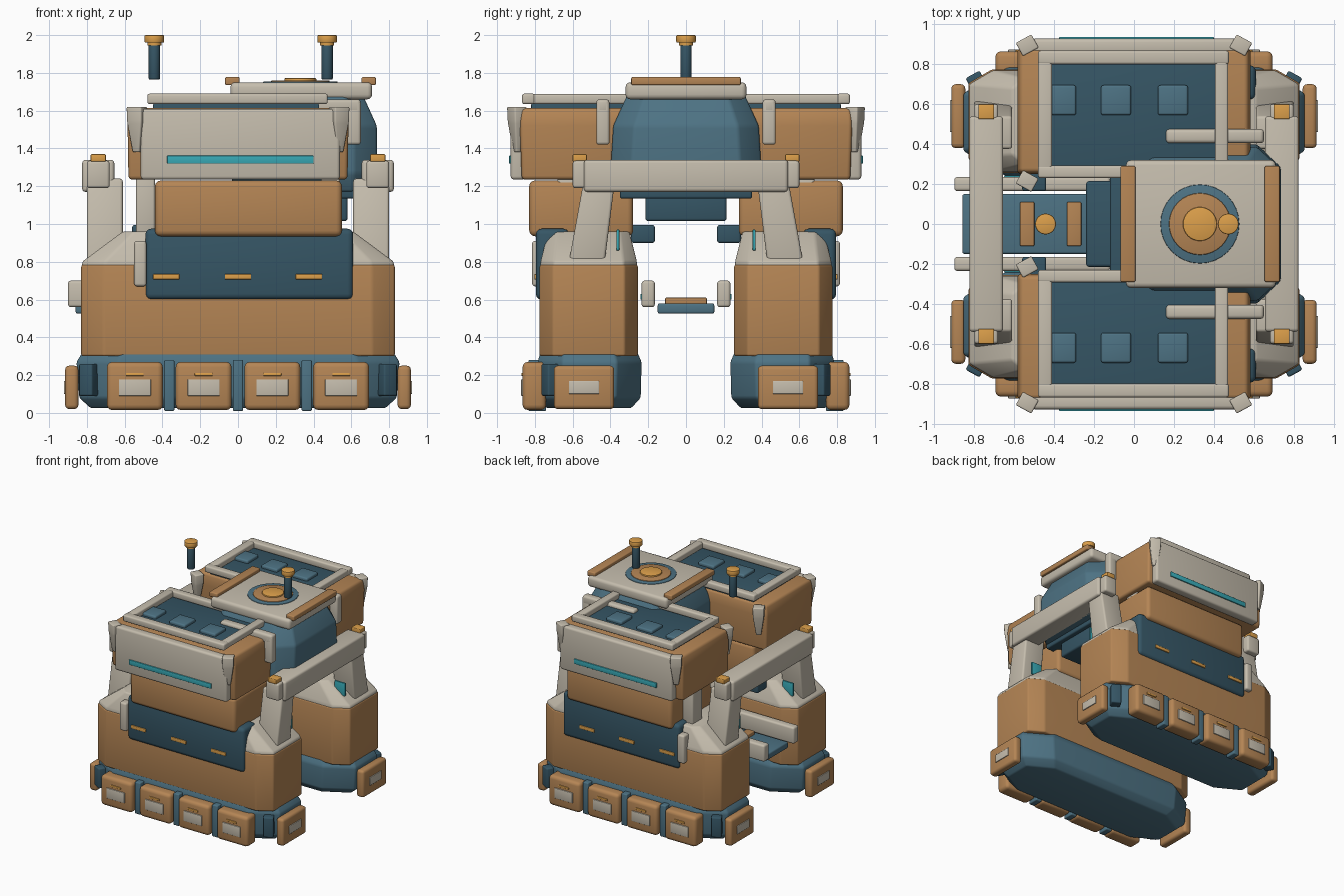
import bpy, bmesh, math

COL = {
    "brown": (0.46, 0.235, 0.09), "dark": (0.036, 0.092, 0.13), "blue": (0.075, 0.17, 0.23),
    "cream": (0.56, 0.51, 0.42), "orange": (0.72, 0.35, 0.07), "cyan": (0.04, 0.40, 0.47),
}
MAT = {}
for k, c in COL.items():
    MAT[k] = bpy.data.materials.new(k)
    MAT[k].diffuse_color = (*c, 1)


def finish(bm, name, col, bevel, loc=(0, 0, 0), rz=0):
    bmesh.ops.recalc_face_normals(bm, faces=bm.faces)
    if bevel:
        bmesh.ops.bevel(bm, geom=list(bm.edges), offset=bevel, segments=3, profile=0.5,
                        affect='EDGES', clamp_overlap=True)
    me = bpy.data.meshes.new(name)
    bm.to_mesh(me)
    bm.free()
    me.materials.append(MAT[col])
    ob = bpy.data.objects.new(name, me)
    ob.location = loc
    ob.rotation_euler.z = rz
    bpy.context.collection.objects.link(ob)
    return ob


def ring(x0, x1, y0, y1, cx=0, cy=0):
    """Rectangle outline, with chamfered corners when cx > 0."""
    if not cx:
        return [(x0, y0), (x1, y0), (x1, y1), (x0, y1)]
    return [(x0 + cx, y0), (x1 - cx, y0), (x1, y0 + cy), (x1, y1 - cy),
            (x1 - cx, y1), (x0 + cx, y1), (x0, y1 - cy), (x0, y0 + cy)]


def loft(name, col, levels, bevel=0.0, s=1, loc=(0, 0, 0), rz=0):
    """Stack of outlines; levels = (z, x0, x1, y0, y1[, cx, cy])."""
    bm = bmesh.new()
    rows = [[bm.verts.new((x, s * y, z)) for x, y in ring(*r)] for z, *r in levels]
    n = len(rows[0])
    bm.faces.new(rows[0][::-1])
    bm.faces.new(rows[-1])
    for a, b in zip(rows, rows[1:]):
        for i in range(n):
            j = (i + 1) % n
            bm.faces.new((a[i], a[j], b[j], b[i]))
    return finish(bm, name, col, bevel, loc, rz)


def box(name, col, x0, x1, y0, y1, z0, z1, bevel=0.012, s=1):
    return loft(name, col, [(z0, x0, x1, y0, y1), (z1, x0, x1, y0, y1)], bevel, s)


def cyl(name, col, x, y, z0, z1, r, bevel=0.006):
    bm = bmesh.new()
    bmesh.ops.create_cone(bm, cap_ends=True, segments=32, radius1=r, radius2=r, depth=z1 - z0)
    if bevel:
        rim = [e for e in bm.edges if abs(e.verts[0].co.z - e.verts[1].co.z) < 1e-5]
        bmesh.ops.bevel(bm, geom=rim, offset=bevel, segments=2, profile=0.5, affect='EDGES')
    return finish(bm, name, col, 0, (x, y, (z0 + z1) / 2))


for s, side in ((-1, "front"), (1, "back")):
    def B(name, *a, **k):
        return box(side + "_" + name, *a, s=s, **k)

    def L(name, *a, **k):
        return loft(side + "_" + name, *a, **k)

    # foot with chamfered plan and tucked-in sole
    L("foot", "blue", [(0.025, -0.78, 0.78, 0.29, 0.74, 0.2, 0.11),
                       (0.08, -0.84, 0.84, 0.24, 0.78, 0.22, 0.13),
                       (0.27, -0.855, 0.855, 0.235, 0.785, 0.22, 0.13),
                       (0.325, -0.82, 0.82, 0.26, 0.77, 0.21, 0.12)], 0.012, s)
    # leg and sloped shoulder cap
    L("leg", "brown", [(0.30, -0.83, 0.83, 0.255, 0.775, 0.12, 0.07),
                       (0.785, -0.83, 0.83, 0.255, 0.775, 0.12, 0.07)], 0.012, s)
    L("shoulder", "cream", [(0.76, -0.825, 0.825, 0.26, 0.77, 0.12, 0.07),
                            (0.80, -0.825, 0.825, 0.26, 0.77, 0.12, 0.07),
                            (0.96, -0.61, 0.61, 0.30, 0.73, 0.06, 0.05)], 0.012, s)
    # armour pads along the foot
    for i in range(4):
        x = -0.546 + 0.364 * i
        B(f"foot_pad_{i}", "brown", x - 0.148, x + 0.148, 0.74, 0.865, 0.015, 0.27, bevel=0.028)
        B(f"pad_plate_{i}", "cream", x - 0.085, x + 0.085, 0.85, 0.873, 0.09, 0.178, bevel=0.004)
        B(f"pad_bar_{i}", "orange", x - 0.047, x + 0.047, 0.85, 0.872, 0.196, 0.212, bevel=0.003)
    for i in (-1, 0, 1):
        B(f"foot_divider_{i + 1}", "blue", i * 0.364 - 0.027, i * 0.364 + 0.027,
          0.74, 0.835, 0.01, 0.28, bevel=0.008)
    for m in (-1, 1):
        xs = lambda a, b: sorted((m * a, m * b))
        e = "right" if m > 0 else "left"
        B(f"{e}_toe_pad", "brown", *xs(0.845, 0.915), 0.38, 0.70, 0.02, 0.25, bevel=0.022)
        B(f"{e}_toe_plate", "cream", *xs(0.90, 0.922), 0.46, 0.62, 0.10, 0.17, bevel=0.004)
        L(f"{e}_foot_corner", "dark", [(0.09, -0.04, 0.04, -0.05, 0.05), (0.26, -0.04, 0.04, -0.05, 0.05)],
          0.01, loc=(m * 0.785, s * 0.705, 0), rz=s * m * -0.5)
        # slanted gantry upright, tip light and glow strip
        L(f"{e}_upright", "cream", [(0.80, *xs(0.61, 0.80), 0.43, 0.62),
                                    (1.24, *xs(0.61, 0.80), 0.375, 0.54)], 0.015, s)
        B(f"{e}_gantry_light", "orange", *xs(0.70, 0.78), 0.525, 0.60, 1.33, 1.37, bevel=0.006)
        B(f"{e}_gantry_tip", "cream", *xs(0.68, 0.80), 0.50, 0.60, 1.19, 1.335, bevel=0.015)
        B(f"{e}_glow_strip", "cyan", *xs(0.66, 0.76), 0.353, 0.368, 0.86, 0.97, bevel=0.003)
        # tapered pod corner guards, outer and inner
        for y, t in ((0.895, "outer"), (0.215, "inner")):
            d = 1 if t == "outer" else -1
            L(f"{e}_{t}_corner_guard", "cream", [(1.38, -0.02, 0.02, -0.015, 0.015),
                                                 (1.54, -0.043, 0.043, -0.035, 0.035),
                                                 (1.62, -0.045, 0.045, -0.038, 0.038)],
              0.008, loc=(m * 0.535, s * y, 0), rz=-m * s * d * 0.5)
        B(f"{e}_pod_post", "cream", m * 0.49 - 0.05, m * 0.49 + 0.05, 0.55, 0.68, 0.95, 1.26)
    # dark side panel with lights and a grip
    B("side_panel", "dark", -0.49, 0.61, 0.62, 0.795, 0.60, 0.975, bevel=0.03)
    for i, x in enumerate((-0.38, 0.0, 0.375)):
        B(f"panel_light_{i}", "orange", x - 0.07, x + 0.07, 0.78, 0.803, 0.707, 0.735, bevel=0.004)
    B("panel_grip", "cream", -0.55, -0.485, 0.74, 0.815, 0.67, 0.91, bevel=0.015)
    # waist block and upper pod
    B("waist", "brown", -0.44, 0.55, 0.28, 0.83, 0.935, 1.23, bevel=0.03)
    L("pod", "brown", [(1.235, -0.58, 0.58, 0.25, 0.87), (1.54, -0.585, 0.585, 0.25, 0.88),
                       (1.615, -0.57, 0.57, 0.26, 0.875)], 0.02, s)
    B("pod_panel", "cream", -0.515, 0.54, 0.85, 0.928, 1.235, 1.61, bevel=0.018)
    B("pod_glow", "cyan", -0.375, 0.40, 0.91, 0.937, 1.32, 1.362, bevel=0.004)
    # roof deck, rim bars and hatches
    B("deck", "dark", -0.45, 0.43, 0.27, 0.82, 1.58, 1.635, bevel=0.006)
    B("rim_outer", "cream", -0.48, 0.475, 0.80, 0.868, 1.635, 1.69)
    B("rim_inner", "cream", -0.48, 0.475, 0.23, 0.292, 1.635, 1.69)
    B("rim_left", "cream", -0.48, -0.41, 0.24, 0.86, 1.635, 1.688)
    B("rim_right", "cream", 0.405, 0.472, 0.24, 0.86, 1.635, 1.688)
    for i, x in enumerate((-0.365, -0.09, 0.195)):
        B(f"hatch_{i}", "blue", x - 0.075, x + 0.075, 0.545, 0.695, 1.62, 1.66, bevel=0.012)
    # brace linking pod and head
    B("brace_bar", "cream", 0.16, 0.65, 0.405, 0.475, 1.585, 1.66, bevel=0.018)
    B("brace_drop", "cream", 0.575, 0.65, 0.405, 0.475, 1.42, 1.65, bevel=0.015)
    # rear tray rail and inner lug
    B("tray_rail", "cream", -0.90, -0.12, 0.165, 0.235, 0.56, 0.70, bevel=0.015)
    B("rail_glow", "cyan", -0.65, -0.25, 0.22, 0.242, 0.60, 0.63, bevel=0.004)
    B("inner_lug", "dark", -0.56, -0.44, 0.165, 0.29, 0.90, 0.995)

# gantry beams across both legs
for m, e in ((-1, "left"), (1, "right")):
    x0, x1 = sorted((m * 0.655, m * 0.825))
    box(e + "_gantry_beam", "cream", x0, x1, -0.54, 0.54, 1.17, 1.34, 0.018)

# tray between the legs
box("tray", "blue", -0.86, -0.20, -0.15, 0.15, 0.525, 0.58)
for i, x in enumerate((-0.535, -0.30)):
    box(f"tray_bar_{i}", "brown", x - 0.036, x + 0.036, -0.11, 0.11, 0.57, 0.61, 0.006)

# head, neck and roof plate
loft("head", "blue", [(1.17, 0.0, 0.70, -0.36, 0.36, 0.10, 0.09),
                      (1.27, -0.05, 0.735, -0.40, 0.40, 0.12, 0.11),
                      (1.52, -0.05, 0.735, -0.385, 0.385, 0.12, 0.11),
                      (1.685, 0.0, 0.66, -0.31, 0.31, 0.10, 0.09)], 0.014)
box("neck_plate", "dark", -0.12, 0.62, -0.35, 0.35, 1.135, 1.21)
box("neck", "dark", -0.24, 0.58, -0.215, 0.215, 1.015, 1.17, 0.015)
box("head_roof", "cream", -0.04, 0.71, -0.32, 0.32, 1.66, 1.75, 0.025)
for i, x in enumerate((-0.03, 0.692)):
    box(f"roof_strip_{i}", "brown", x - 0.038, x + 0.038, -0.29, 0.29, 1.735, 1.778, 0.008)
cyl("turret_ring", "blue", 0.33, 0, 1.72, 1.755, 0.198)
cyl("turret_disc", "brown", 0.33, 0, 1.73, 1.761, 0.155)
cyl("turret_cap", "orange", 0.33, 0, 1.74, 1.772, 0.085)

# antennas
for i, x in enumerate((-0.443, 0.472)):
    cyl(f"antenna_{i}", "dark", x, 0, 1.765, 1.965, 0.03)
    cyl(f"antenna_neck_{i}", "orange", x, 0, 1.945, 1.965, 0.037, 0)
    cyl(f"antenna_cap_{i}", "orange", x, 0, 1.96, 2.0, 0.052)

bpy.ops.object.select_all(action='SELECT')
bpy.context.view_layer.objects.active = bpy.context.selected_objects[0]
bpy.ops.object.shade_smooth_by_angle(angle=math.radians(35))
